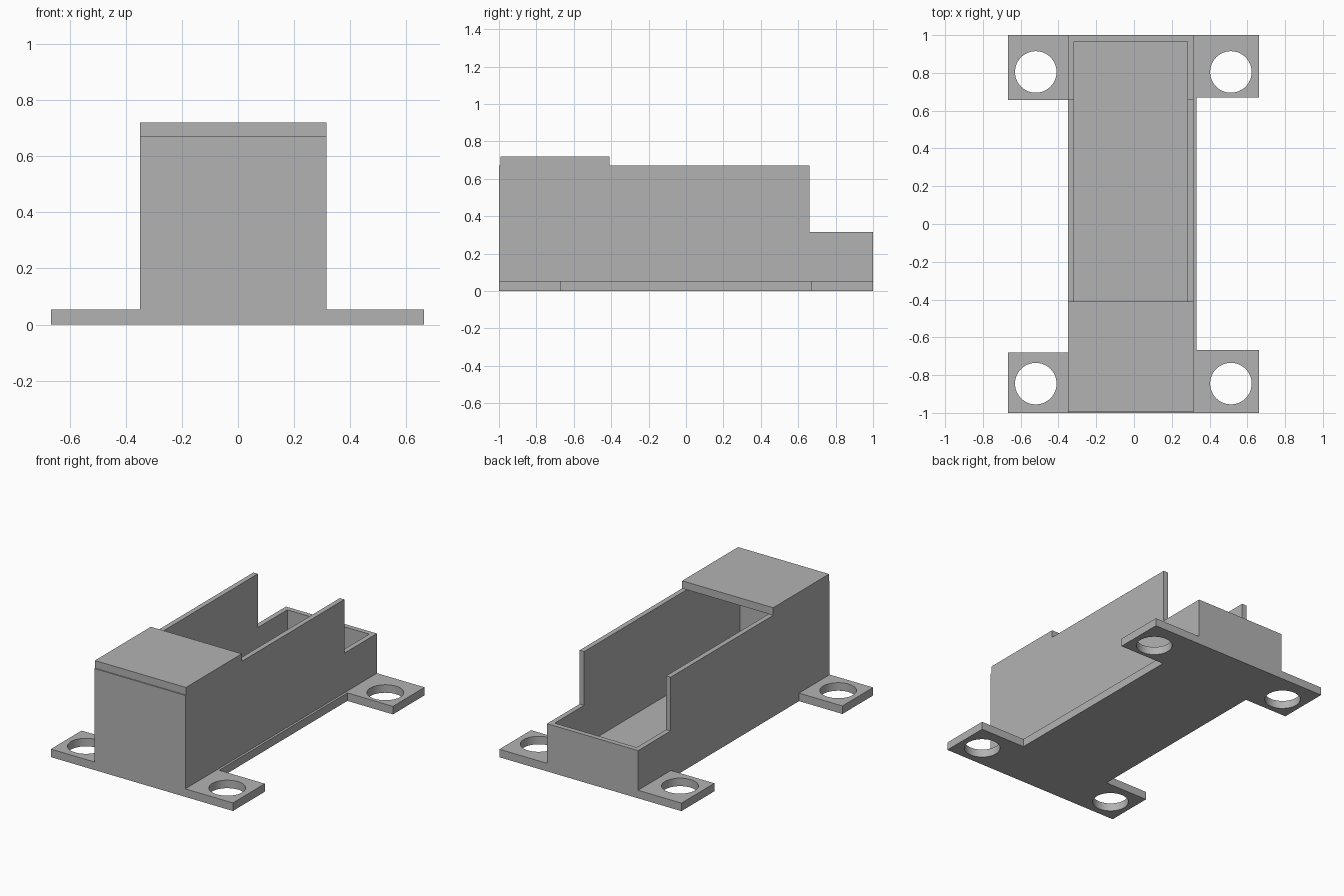
import bpy, bmesh, math
from mathutils import Vector

cube = bpy.data.objects.get("Cube")
if cube:
    bpy.data.objects.remove(cube, do_unlink=True)

grey = bpy.data.materials.new("mid grey")
grey.use_nodes = True
colour = (0.45, 0.45, 0.45, 1)
grey.diffuse_color = colour
grey.node_tree.nodes["Principled BSDF"].inputs["Base Color"].default_value = colour

LEFT, RIGHT, WALL = -0.35, 0.315, 0.033   # case sides and wall thickness
BASE, LOW, TOP = 0.053, 0.315, 0.67       # base top, back rim and main rim heights
STEP, LID_BACK, LID_TOP = 0.66, -0.41, 0.72


def prism(name, points, offset):
    """Extrude a closed polygon along the offset."""
    bm = bmesh.new()
    face = bm.faces.new([bm.verts.new(p) for p in points])
    grown = bmesh.ops.extrude_face_region(bm, geom=[face])["geom"]
    verts = [g for g in grown if isinstance(g, bmesh.types.BMVert)]
    bmesh.ops.translate(bm, verts=verts, vec=Vector(offset))
    bmesh.ops.recalc_face_normals(bm, faces=bm.faces)
    mesh = bpy.data.meshes.new(name)
    bm.to_mesh(mesh)
    bm.free()
    mesh.materials.append(grey)
    obj = bpy.data.objects.new(name, mesh)
    bpy.context.collection.objects.link(obj)
    return obj


def box(name, x0, x1, y0, y1, z0, z1):
    rect = [(x0, y0, z0), (x1, y0, z0), (x1, y1, z0), (x0, y1, z0)]
    return prism(name, rect, (0, 0, z1 - z0))


# Base plate with four mounting tabs
outline = [(-0.667, -1), (0.663, -1), (0.663, -0.667), (0.33, -0.667),
           (0.33, 0.67), (0.663, 0.67), (0.663, 1), (-0.667, 1),
           (-0.667, 0.657), (LEFT, 0.657), (LEFT, -0.68), (-0.667, -0.68)]
base = prism("base_plate", [(x, y, 0) for x, y in outline], (0, 0, BASE))

# Screw holes through the tabs
cutters = []
for x in (-0.52, 0.513):
    for y in (-0.845, 0.805):
        ring = [(x + 0.11 * math.cos(a), y + 0.11 * math.sin(a), -0.1)
                for a in (i * math.tau / 48 for i in range(48))]
        cutter = prism("hole_cutter", ring, (0, 0, 0.3))
        cutter.hide_render = True
        cutters.append(cutter)
        mod = base.modifiers.new("hole", 'BOOLEAN')
        mod.operation, mod.solver, mod.object = 'DIFFERENCE', 'EXACT', cutter
bpy.context.view_layer.objects.active = base
base.select_set(True)
for mod in list(base.modifiers):
    bpy.ops.object.modifier_apply(modifier=mod.name)
for cutter in cutters:
    bpy.data.objects.remove(cutter, do_unlink=True)
bpy.ops.object.shade_smooth_by_angle(angle=math.radians(30))

# Stepped side walls
profile = [(-1, BASE), (1, BASE), (1, LOW), (STEP, LOW), (STEP, TOP), (-1, TOP)]
for name, x in (("right_wall", LEFT), ("left_wall", RIGHT - WALL)):
    prism(name, [(x, y, z) for y, z in profile], (WALL, 0, 0))

# End walls and lid
inner = (LEFT + WALL, RIGHT - WALL)
box("front_wall", *inner, -1, -1 + WALL, BASE, TOP)
box("back_wall", *inner, 1 - WALL, 1, BASE, LOW)
box("front_lid", LEFT, RIGHT, -0.993, LID_BACK, TOP, LID_TOP)
